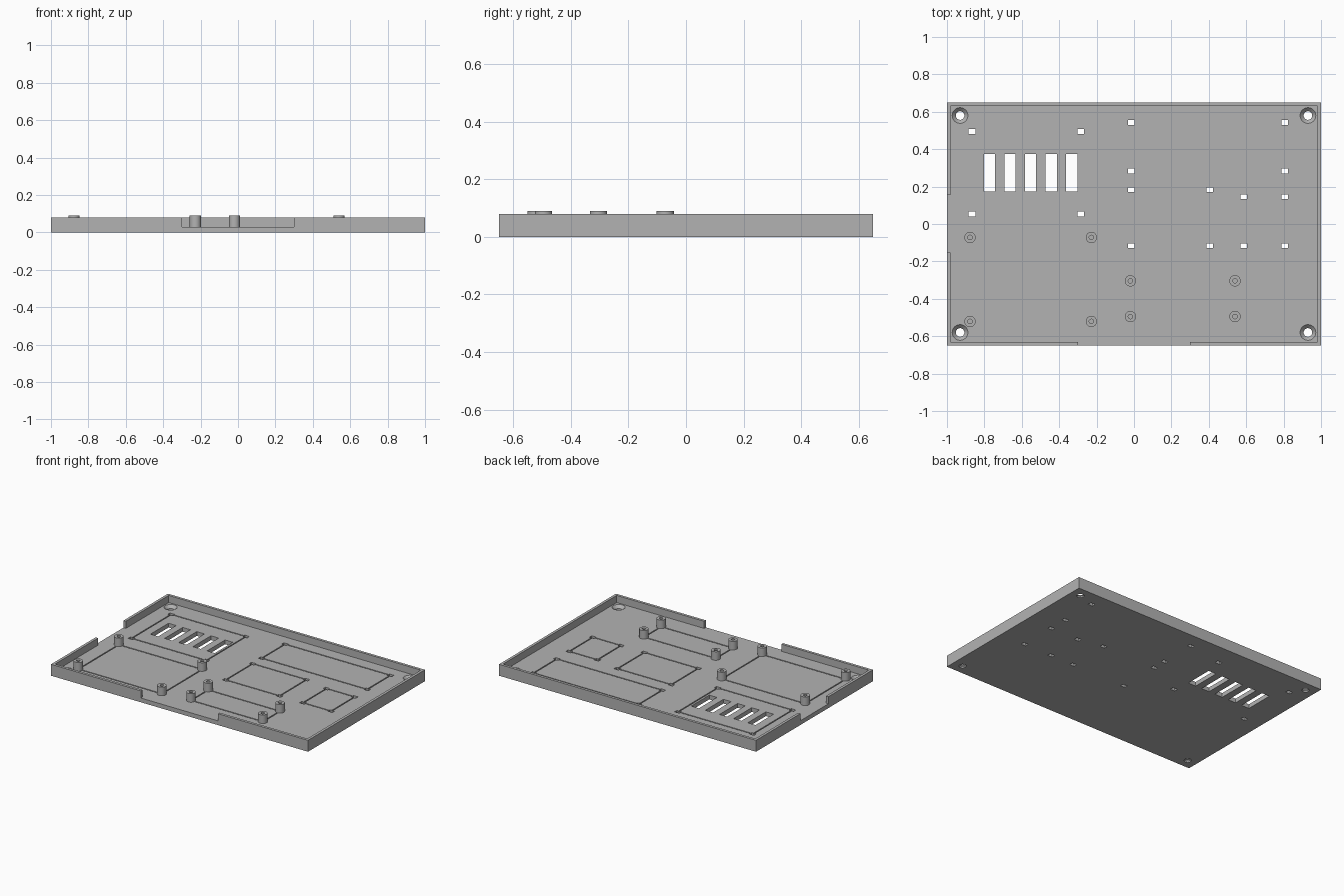
import bpy, bmesh, math
from mathutils import Matrix, Vector

if "Cube" in bpy.data.objects:
    bpy.data.objects.remove(bpy.data.objects["Cube"])

W, D, H = 1.0, 0.65, 0.08        # half width, half depth, wall height
FLOOR, WALL = 0.03, 0.019

grey = bpy.data.materials.new("plain grey")
grey.use_nodes = True
grey.diffuse_color = (0.45, 0.45, 0.45, 1)
grey.node_tree.nodes["Principled BSDF"].inputs["Base Color"].default_value = (0.45, 0.45, 0.45, 1)


def box(bm, x0, x1, y0, y1, z0, z1):
    size = Vector((x1 - x0, y1 - y0, z1 - z0))
    mid = Vector((x0 + x1, y0 + y1, z0 + z1)) / 2
    bmesh.ops.create_cube(bm, size=1, matrix=Matrix.Translation(mid) @ Matrix.Diagonal((*size, 1)))


def lathe(bm, x, y, profile, sides=32):
    verts = [bm.verts.new((x + r, y, z)) for r, z in profile]
    edges = [bm.edges.new(pair) for pair in zip(verts, verts[1:])]
    bmesh.ops.spin(bm, geom=verts + edges, cent=(x, y, 0), axis=(0, 0, 1),
                   angle=math.tau, steps=sides)
    bmesh.ops.remove_doubles(bm, verts=bm.verts[:], dist=0.0001)


def finish(bm, name):
    bmesh.ops.recalc_face_normals(bm, faces=bm.faces[:])
    mesh = bpy.data.meshes.new(name)
    bm.to_mesh(mesh)
    bm.free()
    mesh.materials.append(grey)
    obj = bpy.data.objects.new(name, mesh)
    bpy.context.collection.objects.link(obj)
    return obj


def activate(obj):
    bpy.ops.object.select_all(action='DESELECT')
    obj.select_set(True)
    bpy.context.view_layer.objects.active = obj


def cut(obj, bm):
    cutter = finish(bm, "cutter")
    cutter.hide_render = True
    mod = obj.modifiers.new("cut", 'BOOLEAN')
    mod.operation = 'DIFFERENCE'
    mod.solver = 'EXACT'
    mod.use_self = True
    mod.object = cutter
    activate(obj)
    bpy.ops.object.modifier_apply(modifier=mod.name)
    bpy.data.objects.remove(cutter)


# Mounting areas as x0, x1, y0, y1: on slots, and on standoffs
slot_areas = [(-0.866, -0.284, 0.054, 0.494), (-0.014, 0.806, 0.284, 0.543),
              (-0.014, 0.405, -0.116, 0.183), (0.587, 0.806, -0.116, 0.146)]
post_areas = [(-0.877, -0.228, -0.521, -0.072), (-0.019, 0.54, -0.495, -0.304)]


def corners(area):
    return [(x, y) for x in area[:2] for y in area[2:]]


# Tray: solid block with cavity, front notch and side notch
bm = bmesh.new()
box(bm, -W, W, -D, D, 0, H)
tray = finish(bm, "tray")
bm = bmesh.new()
box(bm, WALL - W, W - WALL, WALL - D, D - WALL, FLOOR, 0.2)
box(bm, -0.3, 0.3, -D - 0.1, 0.1 - D, FLOOR, 0.2)
box(bm, -W - 0.1, 0.1 - W, -0.153, 0.155, FLOOR, 0.2)
cut(tray, bm)

# Engraved outlines of the mounting areas
bm = bmesh.new()
g, bottom = 0.004, FLOOR - 0.006
for x0, x1, y0, y1 in slot_areas + post_areas:
    for y in (y0, y1):
        box(bm, x0 - g, x1 + g, y - g, y + g, bottom, 0.05)
    for x in (x0, x1):
        box(bm, x - g, x + g, y0 - g, y1 + g, bottom, 0.05)
cut(tray, bm)

# Fixing slots and vents through the floor
bm = bmesh.new()
for area in slot_areas:
    for x, y in corners(area):
        box(bm, x - 0.018, x + 0.018, y - 0.013, y + 0.013, -0.1, 0.06)
for i in range(5):
    x = -0.773 + 0.11 * i
    box(bm, x - 0.03, x + 0.03, 0.174, 0.375, -0.1, 0.06)
cut(tray, bm)

# Countersunk corner screw holes
bm = bmesh.new()
for x, y in corners((-0.93, 0.93, -0.58, 0.58)):
    lathe(bm, x, y, [(0, -0.05), (0.023, -0.05), (0.023, 0.01), (0.042, FLOOR), (0.042, 0.06), (0, 0.06)])
cut(tray, bm)
activate(tray)
bpy.ops.object.shade_smooth_by_angle(angle=math.radians(25))

# Standoffs with blind screw holes
bm = bmesh.new()
for area in post_areas:
    for x, y in corners(area):
        lathe(bm, x, y, [(0, 0.02), (0.03, 0.02), (0.03, 0.09), (0.012, 0.09), (0.012, FLOOR), (0, FLOOR)])
standoffs = finish(bm, "standoffs")
activate(standoffs)
bpy.ops.object.shade_smooth_by_angle(angle=math.radians(30))
